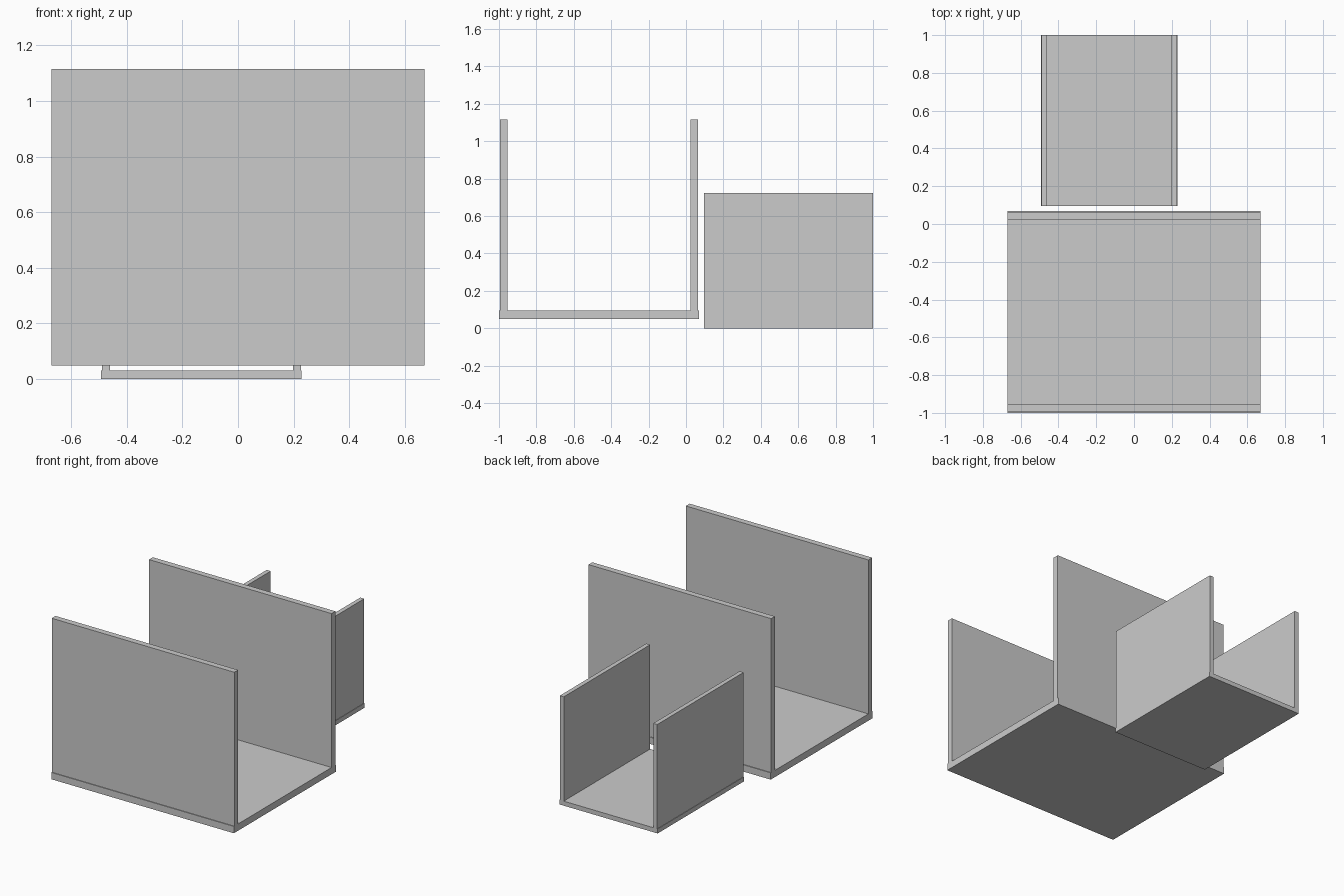
import bpy
from mathutils import Vector

cube = bpy.data.objects.get("Cube")
if cube:
    bpy.data.objects.remove(cube, do_unlink=True)

grey = bpy.data.materials.new("light grey")
grey.use_nodes = True
colour = (0.6, 0.6, 0.6, 1)
grey.diffuse_color = colour
grey.node_tree.nodes["Principled BSDF"].inputs["Base Color"].default_value = colour


def box(name, low, high):
    """Flat-sided board between two opposite corners."""
    low, high = Vector(low), Vector(high)
    bpy.ops.mesh.primitive_cube_add(size=1)
    obj = bpy.context.object
    obj.name = name
    size, centre = high - low, (low + high) / 2
    for v in obj.data.vertices:
        v.co = v.co * size + centre
    obj.data.materials.append(grey)


# Large tray: floor with upright panels set just inside its front and back edges
W, LIP = 0.67, 0.005
FRONT, BACK, THICK = -1.0, 0.069, 0.04
FLOOR, TOP = 0.094, 1.115
box("large_floor", (-W, FRONT, 0.049), (W, BACK, FLOOR))
box("large_front_wall", (-W, FRONT + LIP, FLOOR), (W, FRONT + LIP + THICK, TOP))
box("large_back_wall", (-W, BACK - LIP - THICK, FLOOR), (W, BACK - LIP, TOP))

# Small tray: turned a quarter, with upright panels on its left and right
RIGHT, LEFT, NEAR, FAR = -0.492, 0.229, 0.095, 1.0
LIP, THICK, FLOOR, TOP = 0.003, 0.029, 0.03, 0.722
box("small_floor", (RIGHT, NEAR, 0), (LEFT, FAR, FLOOR))
box("small_right_wall", (RIGHT + LIP, NEAR, FLOOR), (RIGHT + LIP + THICK, FAR, TOP))
box("small_left_wall", (LEFT - LIP - THICK, NEAR, FLOOR), (LEFT - LIP, FAR, TOP))
